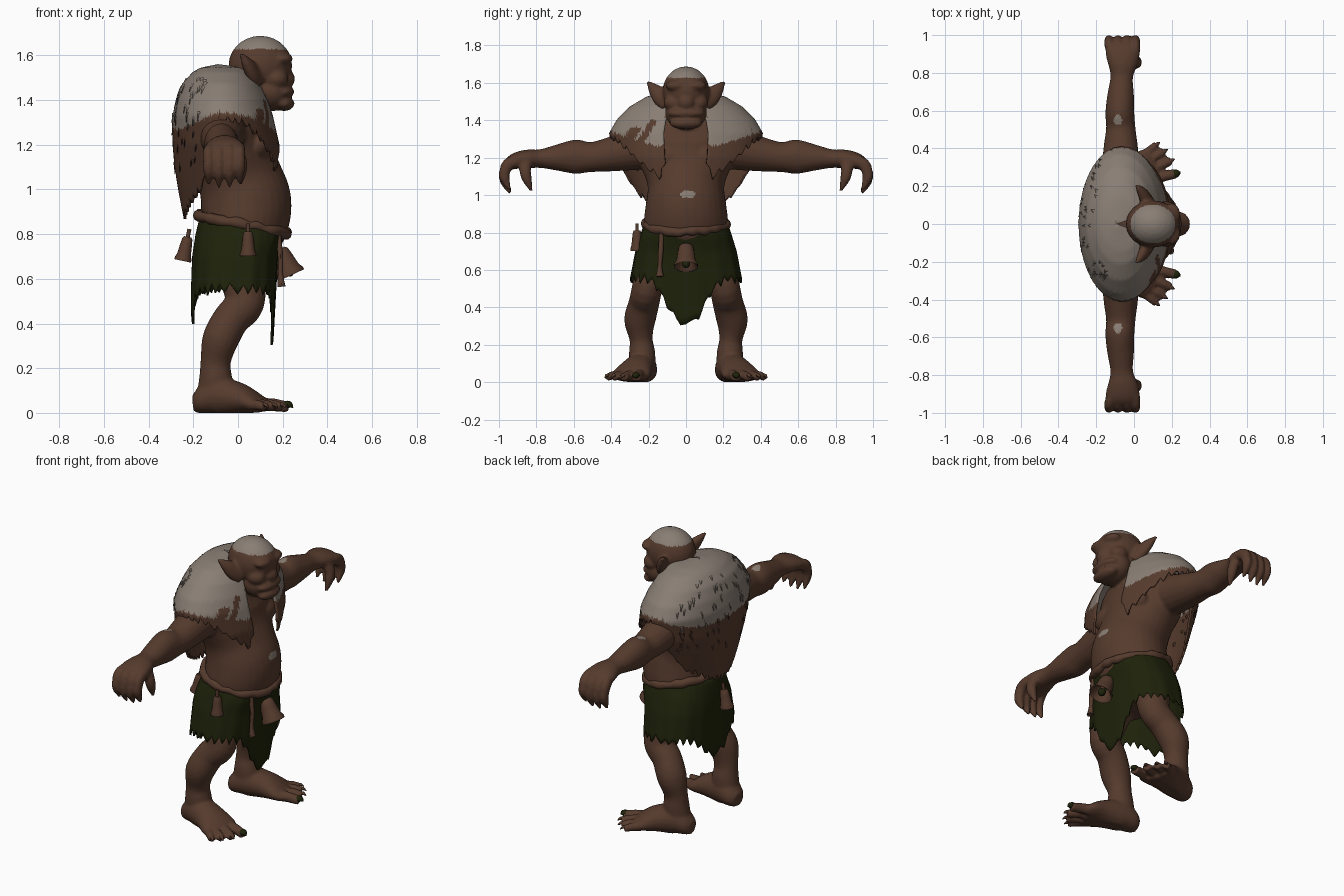
import bpy, bmesh, math, random
from mathutils import Vector, Matrix

if "Cube" in bpy.data.objects:
    bpy.data.objects.remove(bpy.data.objects["Cube"])

random.seed(4)
X, Z = Vector((1, 0, 0)), Vector((0, 0, 1))


def material(name, rgb):
    m = bpy.data.materials.new(name)
    m.diffuse_color = (*rgb, 1)
    m.use_nodes = True
    m.node_tree.nodes["Principled BSDF"].inputs["Base Color"].default_value = m.diffuse_color
    return m


SKIN = material("brown skin", (0.092, 0.043, 0.026))
PALE = material("pale grey fur", (0.25, 0.208, 0.175))
GREEN = material("dark green cloth", (0.013, 0.016, 0.003))


def add_object(name, mesh, mats, rule=None, angle=50):
    for m in mats:
        mesh.materials.append(m)
    if rule:
        for p in mesh.polygons:
            p.material_index = int(rule(p.center, p.normal))
    ob = bpy.data.objects.new(name, mesh)
    bpy.context.collection.objects.link(ob)
    bpy.ops.object.select_all(action='DESELECT')
    ob.select_set(True)
    bpy.context.view_layer.objects.active = ob
    bpy.ops.object.shade_smooth_by_angle(angle=math.radians(angle))
    return ob


def to_mesh(bm, name):
    bmesh.ops.recalc_face_normals(bm, faces=bm.faces)
    me = bpy.data.meshes.new(name)
    bm.to_mesh(me)
    bm.free()
    return me


def table(rows, x):
    """Linear lookup in rows sorted by their first column."""
    if x <= rows[0][0]:
        return rows[0][1:]
    for a, b in zip(rows, rows[1:]):
        if x <= b[0]:
            t = (x - a[0]) / (b[0] - a[0])
            return [p + (q - p) * t for p, q in zip(a[1:], b[1:])]
    return rows[-1][1:]


def tube(bm, pts, ref=X, n=18, sub=4, sides=(1,), closed=False):
    """Smooth tube through (x, y, z, ra, rb); sides=(1, -1) mirrors it in y."""
    k = len(pts)
    get = lambda i: Vector(pts[i % k] if closed else pts[min(max(i, 0), k - 1)])
    path = []
    for i in range(k if closed else k - 1):
        p0, p1, p2, p3 = get(i - 1), get(i), get(i + 1), get(i + 2)
        for s in range(sub):
            t = s / sub
            path.append(0.5 * (2 * p1 + (p2 - p0) * t + (2 * p0 - 5 * p1 + 4 * p2 - p3) * t * t
                               + (3 * p1 - p0 - 3 * p2 + p3) * t ** 3))
    if not closed:
        path.append(get(k - 1))
    m = len(path)
    for sy in sides:
        rings = []
        for i, p in enumerate(path):
            a = path[(i + 1) % m if closed else min(i + 1, m - 1)]
            b = path[i - 1 if closed else max(i - 1, 0)]
            tan = (Vector(a[:3]) - Vector(b[:3])).normalized()
            u = ref.cross(tan).normalized()
            v = tan.cross(u)
            ring = []
            for j in range(n):
                w = 2 * math.pi * j / n
                q = Vector(p[:3]) + u * p[3] * math.cos(w) + v * p[4] * math.sin(w)
                ring.append(bm.verts.new((q.x, q.y * sy, q.z)))
            rings.append(ring)
        for r, s in zip(rings, rings[1:] + ([rings[0]] if closed else [])):
            for j in range(n):
                bm.faces.new((r[j], r[(j + 1) % n], s[(j + 1) % n], s[j]))
        if not closed:
            bm.faces.new(rings[0])
            bm.faces.new(rings[-1])


def blob(bm, c, r, sides=(1,)):
    for s in sides:
        mat = Matrix.Translation((c[0], c[1] * s, c[2])) @ Matrix.Diagonal((*r, 1))
        bmesh.ops.create_uvsphere(bm, u_segments=24, v_segments=14, radius=1, matrix=mat)


BOTH = (1, -1)
bm = bmesh.new()
# torso
tube(bm, [(-.01, 0, .62, .18, .12), (0, 0, .75, .21, .165), (.03, 0, .85, .225, .195), (.035, 0, .95, .215, .203),
          (.01, 0, 1.05, .205, .19), (-.02, 0, 1.15, .24, .18), (-.05, 0, 1.25, .28, .19),
          (-.06, 0, 1.35, .28, .17), (-.07, 0, 1.45, .2, .13), (-.06, 0, 1.5, .1, .08)], n=32)
blob(bm, (.09, .11, 1.2), (.06, .10, .07), BOTH)
# neck and head
tube(bm, [(-.06, 0, 1.32, .12, .11), (.02, 0, 1.42, .11, .1), (.08, 0, 1.52, .1, .09)])
blob(bm, (.1, 0, 1.555), (.143, .125, .133))
blob(bm, (.15, 0, 1.44), (.09, .112, .09))
blob(bm, (.205, 0, 1.437), (.048, .1, .028))
blob(bm, (.205, 0, 1.385), (.048, .088, .034))
blob(bm, (.2, .05, 1.585), (.045, .06, .03), BOTH)
blob(bm, (.215, 0, 1.495), (.04, .045, .042))
blob(bm, (.17, .07, 1.495), (.055, .05, .045), BOTH)
tube(bm, [(.085, .09, 1.495, .055, .035), (.065, .13, 1.525, .052, .032), (.04, .17, 1.565, .034, .025),
          (.01, .208, 1.61, .006, .006)], sides=BOTH)
# arms
tube(bm, [(-.07, .2, 1.26, .12, .11), (-.07, .32, 1.235, .105, .1), (-.07, .42, 1.215, .09, .09),
          (-.07, .51, 1.203, .08, .078), (-.075, .59, 1.205, .092, .077), (-.07, .69, 1.2, .07, .07),
          (-.065, .78, 1.195, .05, .06), (-.06, .85, 1.193, .05, .08), (-.06, .91, 1.183, .044, .092),
          (-.06, .945, 1.165, .034, .085)], sides=BOTH)
for fx, drop in ((-.132, .01), (-.085, 0), (-.038, 0), (.008, .015)):
    tube(bm, [(fx * .9, .9, 1.185, .032, .025), (fx, .95, 1.165, .034, .026), (fx, .97, 1.12, .03, .025),
              (fx, .968, 1.07 + drop, .026, .023), (fx, .94, 1.01 + drop, .008, .008)], n=10, sides=BOTH)
tube(bm, [(-.01, .86, 1.185, .04, .03), (.012, .86, 1.13, .032, .028), (.015, .85, 1.085, .027, .026),
          (.01, .825, 1.02, .008, .008)], n=10, sides=BOTH)
# legs and feet
tube(bm, [(-.01, .12, .72, .09, .10), (.02, .18, .6, .09, .10), (.03, .21, .49, .082, .088),
          (-.03, .225, .42, .082, .082), (-.078, .247, .33, .084, .082), (-.1, .24, .23, .062, .068),
          (-.1, .235, .16, .07, .074), (-.1, .23, .05, .07, .09)], sides=BOTH)
tube(bm, [(-.2, .215, .045, .035, .04), (-.17, .22, .05, .065, .055), (-.1, .235, .075, .08, .085),
          (0, .265, .065, .09, .072), (.07, .29, .045, .108, .048), (.11, .305, .03, .1, .03)], ref=Z, sides=BOTH)
toes = (((.09, .235), (.225, .268), .03), ((.09, .285), (.195, .335), .027),
        ((.08, .335), (.16, .385), .025), ((.05, .365), (.12, .42), .024))
for a, b, r in toes:
    tube(bm, [(*a, .035, r, r), ((a[0] + b[0]) / 2, (a[1] + b[1]) / 2, .036, r * .9, r), (*b, .025, r * .9, r * .8)],
         ref=Z, n=12, sides=BOTH)

# fuse the body into one smooth skin
tmp = bpy.data.objects.new("body_helper", to_mesh(bm, "body_helper"))
bpy.context.collection.objects.link(tmp)
mod = tmp.modifiers.new("fuse", 'REMESH')
mod.mode, mod.voxel_size = 'VOXEL', 0.009
mod = tmp.modifiers.new("soften", 'SMOOTH')
mod.factor, mod.iterations = 0.5, 4
bpy.context.view_layer.update()
body = bpy.data.meshes.new_from_object(tmp.evaluated_get(bpy.context.evaluated_depsgraph_get()))
bpy.data.objects.remove(tmp)
for v in body.vertices:
    v.co.z = max(v.co.z, 0)


def body_rule(c, n):
    cap = c.z > 1.628
    belly = c.x > .1 and ((c.y - .01) / .04) ** 2 + ((c.z - 1.005) / .021) ** 2 < 1
    elbow = n.z > .4 and ((c.x + .085) / .022) ** 2 + ((abs(c.y) - .55) / .028) ** 2 < 1
    return cap or belly or elbow


add_object("body", body, [SKIN, PALE], body_rule, 80)

# fur cape: open shell from the neck to a ragged hem
RINGS = [(.86, -.235, .13, .22), (1.0, -.262, .15, .29), (1.1, -.278, .19, .34), (1.2, -.287, .19, .385),
         (1.33, -.287, .16, .405), (1.40, -.272, .135, .365), (1.47, -.245, .1, .295), (1.52, -.2, .06, .21),
         (1.54, -.165, .03, .14), (1.555, -.0901, -.0899, .0001)]
HEM = [(0, .88), (20, .9), (40, .95), (58, 1.0), (70, 1.12), (80, 1.26), (90, 1.31), (112, 1.30),
       (130, 1.23), (148, 1.13), (156, 1.09), (163, 1.18)]


def cape_point(deg, z):
    xb, xf, ry = table(RINGS, z)
    a = math.radians(deg)
    return Vector(((xb + xf) / 2 - (xf - xb) / 2 * math.cos(a), ry * math.sin(a), z))


def cape_rule(c, n):
    y = abs(c.y)
    limit = 1.34 - .07 * min(1, max(0, (-.1 - c.x) / .15))
    if c.x > .0:
        limit = min(1.34, 1.255 + .3 * max(0, y - .13))
        if c.y < 0:   # ragged streaks on one shoulder
            streak = (y - .3 + (c.z - 1.3) * .6)
            limit = 1.4 if -.09 < streak < -.05 else limit
            limit = 1.36 if -.03 < streak < .03 else limit
        if y < .125 - (c.z - 1.25) * .1 and c.z < 1.42:
            return False
    return c.z > limit


bm = bmesh.new()
cols, rows, grid = 160, 50, []
for i in range(cols + 1):
    deg = -163 + 326 * i / cols
    hem = table(HEM, abs(deg))[0] + (0, .02, .035, .012)[i % 4] * random.uniform(.5, 1.2) - .012
    grid.append([bm.verts.new(cape_point(deg, 1.555 + (hem - 1.555) * (j / rows) ** 1.3)) for j in range(rows + 1)])
for a, b in zip(grid, grid[1:]):
    for j in range(rows):
        bm.faces.new((a[j], a[j + 1], b[j + 1], b[j]))
cape = add_object("fur_cape", to_mesh(bm, "fur_cape"), [SKIN, PALE], cape_rule)
sol = cape.modifiers.new("thickness", 'SOLIDIFY')
sol.thickness, sol.offset = 0.012, 0

# fur tufts lying on the back of the cape
bm = bmesh.new()
for i in range(80):
    deg, z = random.uniform(-65, 65), random.uniform(1.1, 1.5)
    p = cape_point(deg, z)
    out = (cape_point(deg, z - .05) - p).normalized() + Vector((-.3, .12 * math.sin(math.radians(deg)), 0))
    mat = Matrix.Translation(p + out * .012) @ out.to_track_quat('Z', 'Y').to_matrix().to_4x4()
    bmesh.ops.create_cone(bm, cap_ends=False, segments=6, radius1=.012, radius2=0, depth=.045, matrix=mat)
add_object("fur_tufts", to_mesh(bm, "fur_tufts"), [SKIN, PALE], lambda c, n: c.z > 1.28, 80)

# ragged kilt with long front and back points
KILT = [(.28, -.2, .15, .29), (.54, -.205, .165, .295), (.7, -.2, .175, .265), (.8, -.185, .205, .235),
        (.86, -.17, .215, .215)]
bm = bmesh.new()
cols, rows, grid = 120, 14, []
for i in range(cols):
    a = 2 * math.pi * i / cols
    c, s = math.cos(a), math.sin(a)
    hem = .55 - (.24 * c ** 16 if c > 0 else .14 * c ** 12) + (0, .025, .01, -.02)[i % 4] * random.uniform(.4, 1.2)
    col = []
    for j in range(rows + 1):
        z = .86 + (hem - .86) * j / rows
        xb, xf, ry = table(KILT, z)
        fold = 1 + .012 * math.sin(a * 14) * j / rows
        e = 1 - .22 * min(1, j / 4)   # boxier below the belt
        px, py = math.copysign(abs(c) ** e, c) * fold, math.copysign(abs(s) ** e, s) * fold
        col.append(bm.verts.new(((xb + xf) / 2 + (xf - xb) / 2 * px, ry * py, z)))
    grid.append(col)
for i in range(cols):
    a, b = grid[i], grid[(i + 1) % cols]
    for j in range(rows):
        bm.faces.new((a[j], b[j], b[j + 1], a[j + 1]))
kilt = add_object("kilt", to_mesh(bm, "kilt"), [GREEN])
sol = kilt.modifiers.new("thickness", 'SOLIDIFY')
sol.thickness, sol.offset = 0.01, 0

# rolled belt and hanging strap
bm = bmesh.new()
belt = []
for i in range(40):
    a = 2 * math.pi * i / 40
    r = .02 + .007 * random.random()
    belt.append((.02 + .198 * math.cos(a), .215 * math.sin(a), .845 - .04 * math.cos(a) + random.uniform(-.006, .006),
                 r, r))
tube(bm, belt, ref=Z, n=10, sub=2, closed=True)
tube(bm, [(.18, -.13, .8, .012, .012), (.19, -.135, .7, .014, .012), (.19, -.14, .62, .012, .012),
          (.195, -.14, .565, .022, .018)], n=8)
add_object("belt", to_mesh(bm, "belt"), [SKIN])

# hanging bells: lathed, with a clapper
BELL = [(.06, .0), (.06, .45), (.05, .6), (.02, .7), (-.03, .82), (-.05, 1.0), (-.062, 1.0), (-.056, .85), (0, .4)]
for name, top, size, r, tilt in (("front_bell", (.21, 0, .675), 1.05, .064, -25),
                                 ("side_bell", (.045, -.262, .758), .9, .036, 0),
                                 ("back_bell", (-.236, -.04, .735), .9, .038, 12)):
    bm = bmesh.new()
    place = Matrix.Translation(top) @ Matrix.Rotation(math.radians(tilt), 4, 'Y')
    rings = [[bm.verts.new(place @ Vector((r * k * math.cos(w * math.pi / 10), r * k * math.sin(w * math.pi / 10),
                                           z * size))) for w in range(20)] for z, k in BELL]
    bm.faces.new(rings[0])
    for a, b in zip(rings, rings[1:]):
        for j in range(20):
            bm.faces.new((a[j], a[(j + 1) % 20], b[(j + 1) % 20], b[j]))
    bmesh.ops.create_cone(bm, cap_ends=True, segments=8, radius1=.009, radius2=.009, depth=.04,
                          matrix=place @ Matrix.Translation((0, 0, .07)))
    add_object(name, to_mesh(bm, name), [SKIN])
    bm = bmesh.new()
    bmesh.ops.create_uvsphere(bm, u_segments=12, v_segments=8, radius=r * .35,
                              matrix=place @ Matrix.Translation((0, 0, -.045 * size)))
    add_object(name + "_clapper", to_mesh(bm, name), [GREEN])

# toe claws, the big toe's being dark
for k, (a, b, r) in enumerate(toes):
    bm = bmesh.new()
    d = Vector((b[0] - a[0], b[1] - a[1], 0)).normalized()
    e = Vector((*b, .03))
    w = .75 if k == 0 else .5
    tips = [(*(e - d * .012 + Z * .006), r * w, r * w * .8), (*(e + d * .006 + Z * .006), r * w * .85, r * w * .7),
            (*(e + d * .022 - Z * .006), .002, .002)]
    tube(bm, tips, ref=Z, n=8, sides=BOTH)
    add_object("toe_claw_%d" % (k + 1), to_mesh(bm, "toe_claw"), [GREEN if k == 0 else SKIN])
